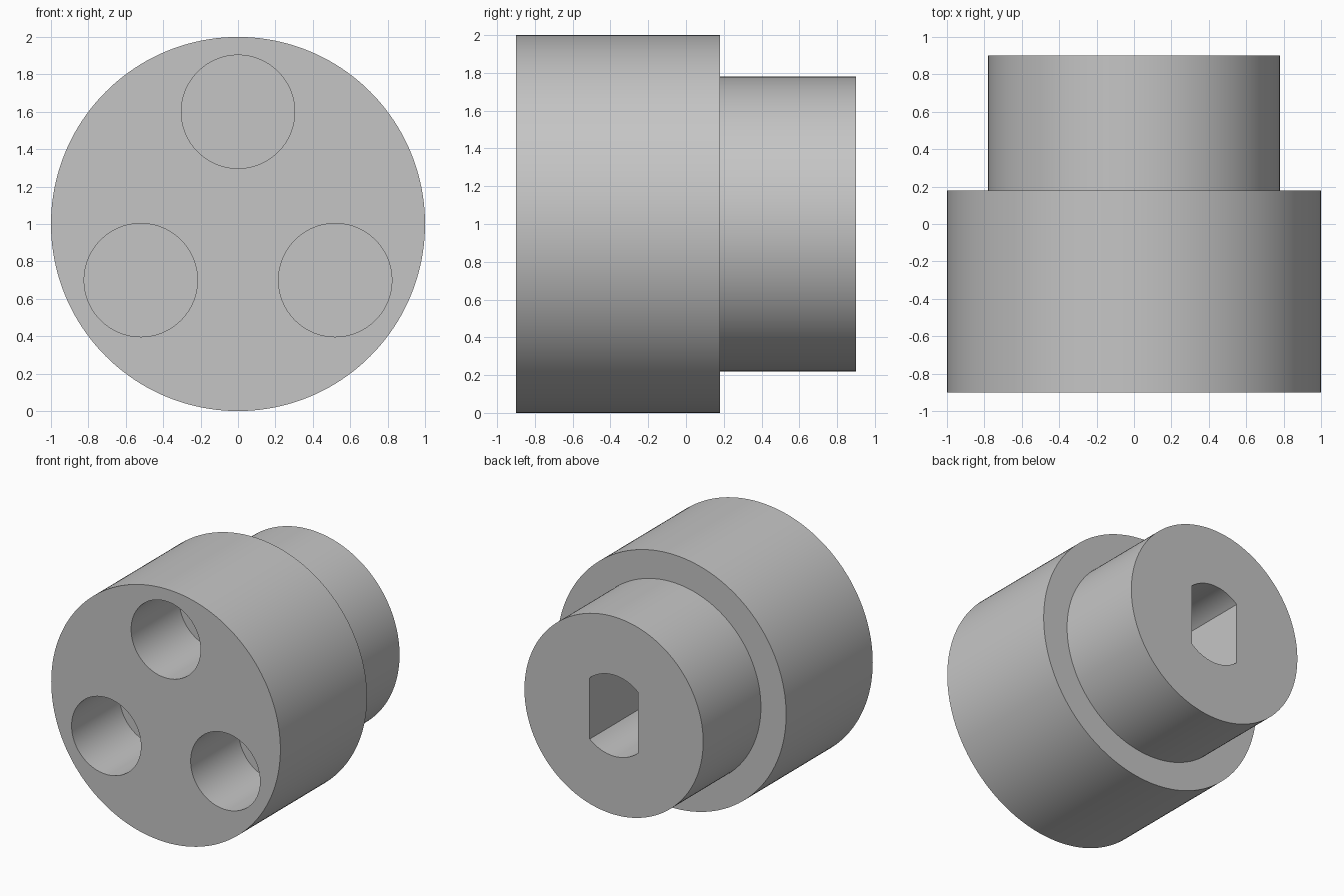
import bpy
import bmesh
from math import sin, cos, pi, asin, radians
from mathutils import Vector

default = bpy.data.objects.get("Cube")
if default:
    bpy.data.objects.remove(default, do_unlink=True)

FRONT, SHOULDER, BACK = -0.9, 0.18, 0.9
BODY_R, HUB_R, AXIS_Z = 1.0, 0.78, 1.0
SEGMENTS = 160

grey = bpy.data.materials.new("plain grey")
grey.use_nodes = True
colour = (0.56, 0.56, 0.56, 1)
grey.diffuse_color = colour
grey.node_tree.nodes["Principled BSDF"].inputs["Base Color"].default_value = colour


def circle(radius, count=SEGMENTS):
    return [(radius * cos(2 * pi * i / count), radius * sin(2 * pi * i / count))
            for i in range(count)]


def loft(name, sections, centre=(0, AXIS_Z)):
    """Closed solid through (y, outline) sections, outlines lying in x and z."""
    bm = bmesh.new()
    rings = [[bm.verts.new(Vector((x + centre[0], y, z + centre[1])))
              for x, z in outline] for y, outline in sections]
    for a, b in zip(rings, rings[1:]):
        for i in range(len(a)):
            j = (i + 1) % len(a)
            bm.faces.new((a[i], a[j], b[j], b[i]))
    bm.faces.new(rings[0])
    bm.faces.new(rings[-1])
    bmesh.ops.recalc_face_normals(bm, faces=bm.faces)
    mesh = bpy.data.meshes.new(name)
    bm.to_mesh(mesh)
    bm.free()
    mesh.materials.append(grey)
    obj = bpy.data.objects.new(name, mesh)
    bpy.context.collection.objects.link(obj)
    return obj


def cut(target, cutter):
    cutter.hide_render = True
    mod = target.modifiers.new("cut", "BOOLEAN")
    mod.operation = "DIFFERENCE"
    mod.solver = "EXACT"
    mod.object = cutter
    bpy.context.view_layer.objects.active = target
    bpy.ops.object.modifier_apply(modifier=mod.name)
    bpy.data.objects.remove(cutter, do_unlink=True)


# Stepped body: wide drum in front, narrower hub behind
coupling = loft("stepped_coupling", [
    (FRONT, circle(BODY_R)), (SHOULDER, circle(BODY_R)),
    (SHOULDER, circle(HUB_R)), (BACK, circle(HUB_R))])

# Three blind round holes in the front face
HOLE_R, HOLE_RING, HOLE_DEPTH = 0.303, 0.6, 0.6
for k in range(3):
    angle = pi / 2 + k * 2 * pi / 3
    hole = loft("hole_cutter",
                [(FRONT - 0.1, circle(HOLE_R, 96)),
                 (FRONT + HOLE_DEPTH, circle(HOLE_R, 96))],
                (HOLE_RING * cos(angle), AXIS_Z + HOLE_RING * sin(angle)))
    cut(coupling, hole)

# Blind shaft socket in the hub: round with two upright flats
SOCKET_R, SOCKET_HALF, SOCKET_DEPTH, STEPS = 0.32, 0.21, 0.72, 24
spread = asin(SOCKET_HALF / SOCKET_R)
arc = [spread * (2 * i / STEPS - 1) for i in range(STEPS + 1)]
top = [(SOCKET_R * sin(a), SOCKET_R * cos(a)) for a in arc]
outline = top + [(-x, -z) for x, z in top]
cut(coupling, loft("socket_cutter", [(BACK - SOCKET_DEPTH, outline),
                                     (BACK + 0.1, outline)]))

# Smooth round walls with crisp rims
bpy.ops.object.select_all(action="DESELECT")
coupling.select_set(True)
bpy.context.view_layer.objects.active = coupling
bpy.ops.object.shade_smooth_by_angle(angle=radians(30))
